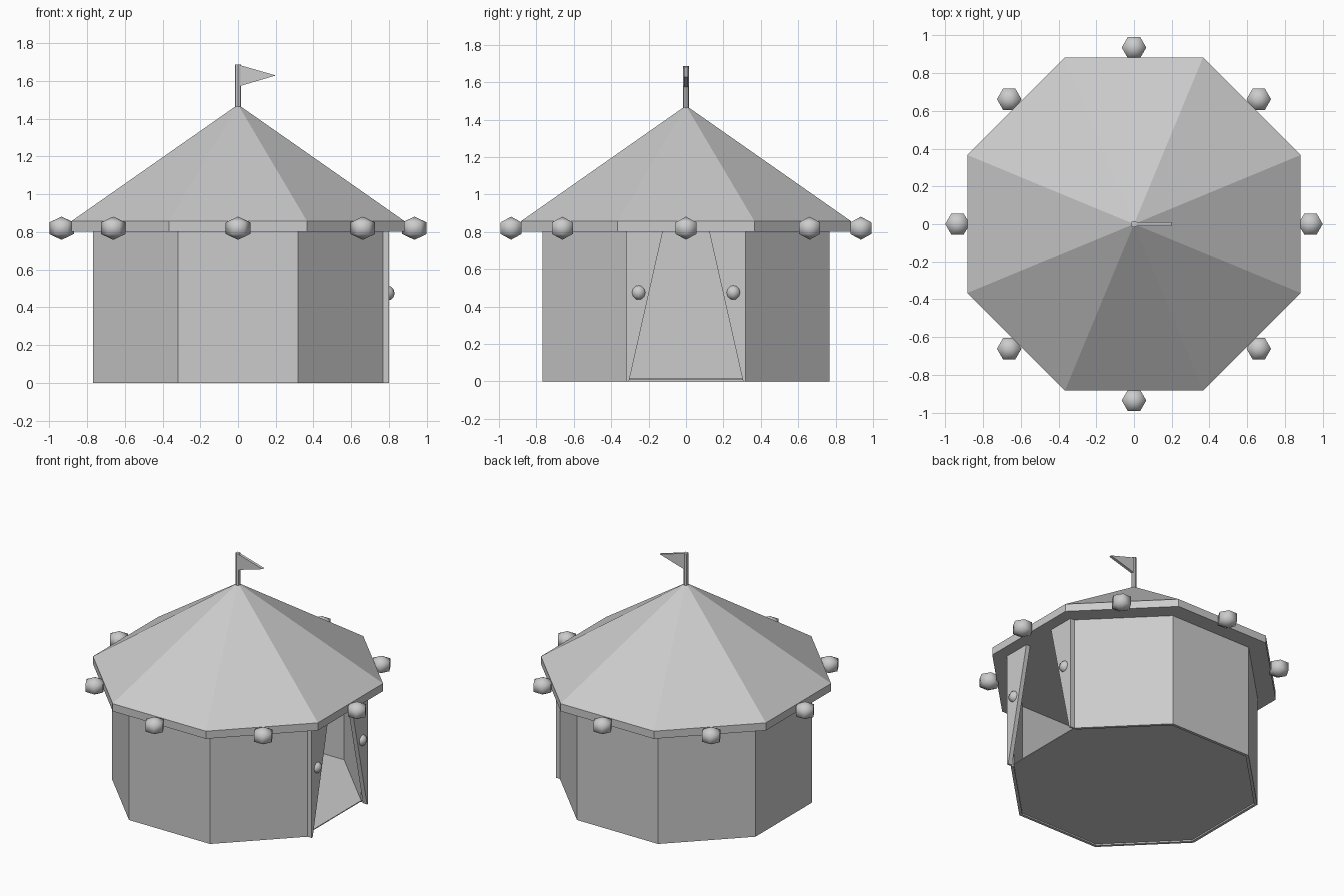
import bpy, bmesh, math
from mathutils import Matrix

if "Cube" in bpy.data.objects:
    bpy.data.objects.remove(bpy.data.objects["Cube"])

grey = bpy.data.materials.new("canvas grey")
grey.diffuse_color = (0.6, 0.6, 0.6, 1)
grey.use_nodes = True
grey.node_tree.nodes["Principled BSDF"].inputs["Base Color"].default_value = grey.diffuse_color
COS = math.cos(math.pi / 8)


def make(name, bm, smooth=False):
    bmesh.ops.recalc_face_normals(bm, faces=bm.faces)
    for f in bm.faces:
        f.smooth = smooth
    me = bpy.data.meshes.new(name)
    bm.to_mesh(me)
    bm.free()
    me.materials.append(grey)
    ob = bpy.data.objects.new(name, me)
    bpy.context.collection.objects.link(ob)
    return ob


def octagon(bm, apothem, z):
    # corners start at the lower end of the +x side and run counter-clockwise
    r = apothem / COS
    return [bm.verts.new((r * math.cos(a), r * math.sin(a), z))
            for a in [(i - 0.5) * math.pi / 4 for i in range(8)]]


def bridge(bm, a, b, sides=range(8)):
    for i in sides:
        j = (i + 1) % 8
        bm.faces.new((a[i], a[j], b[j], b[i]))


def prism(name, points, axis, lo, hi):
    # extrude a 2D outline along x or y
    bm = bmesh.new()
    def place(p, d):
        return (d, p[0], p[1]) if axis == "x" else (p[0], d, p[1])
    a = [bm.verts.new(place(p, lo)) for p in points]
    b = [bm.verts.new(place(p, hi)) for p in points]
    bm.faces.new(a)
    bm.faces.new(b)
    n = len(points)
    for i in range(n):
        j = (i + 1) % n
        bm.faces.new((a[i], a[j], b[j], b[i]))
    return make(name, bm)


def ball(name, loc, segments, rings, r, rz):
    bm = bmesh.new()
    bmesh.ops.create_uvsphere(bm, u_segments=segments, v_segments=rings, radius=1)
    m = Matrix.Translation(loc) @ Matrix.Rotation(math.pi / 2, 4, "Z") @ Matrix.Diagonal((r, r, rz, 1))
    bmesh.ops.transform(bm, matrix=m, verts=bm.verts)
    return make(name, bm, True)


# walls: seven thick sides, open towards +x
bm = bmesh.new()
ob_, ot = octagon(bm, 0.768, 0), octagon(bm, 0.768, 0.81)
ib, it = octagon(bm, 0.748, 0), octagon(bm, 0.748, 0.81)
closed = range(1, 8)
for a, b in ((ob_, ot), (ib, it), (ob_, ib), (ot, it)):
    bridge(bm, a, b, closed)
for k in (0, 1):
    bm.faces.new((ob_[k], ot[k], it[k], ib[k]))
make("walls", bm)

# floor slab set just above the wall foot
bm = bmesh.new()
lo, hi = octagon(bm, 0.755, 0.01), octagon(bm, 0.755, 0.016)
bm.faces.new(lo)
bm.faces.new(hi)
bridge(bm, lo, hi)
make("floor", bm)

# roof with a short fascia
bm = bmesh.new()
lo, hi = octagon(bm, 0.883, 0.803), octagon(bm, 0.883, 0.857)
apex = bm.verts.new((0, 0, 1.475))
bm.faces.new(lo)
bridge(bm, lo, hi)
for i in range(8):
    bm.faces.new((hi[i], hi[(i + 1) % 8], apex))
make("roof", bm)

# pole and pennant
bm = bmesh.new()
bmesh.ops.create_cone(bm, cap_ends=True, segments=8, radius1=0.017, radius2=0.017,
                      depth=0.25, matrix=Matrix.Translation((0, 0, 1.563)))
make("flag_pole", bm)
prism("pennant", [(0.01, 1.684), (0.2, 1.629), (0.01, 1.573)], "y", -0.01, 0.01)

# door flaps tied back with knobs
for s, side in ((-1, "left"), (1, "right")):
    prism(side + "_door_flap",
          [(s * 0.318, 0), (s * 0.318, 0.81), (s * 0.122, 0.81), (s * 0.305, 0)],
          "x", 0.768, 0.8)
    ball(side + "_flap_knob", (0.79, s * 0.253, 0.475), 8, 6, 0.04, 0.04)

# eave balls at the middle of each roof side
for i in range(8):
    a = i * math.pi / 4
    ball("eave_ball_%d" % i, (0.935 * math.cos(a), 0.935 * math.sin(a), 0.82), 6, 3, 0.065 / math.sin(math.pi / 3), 0.0615)
